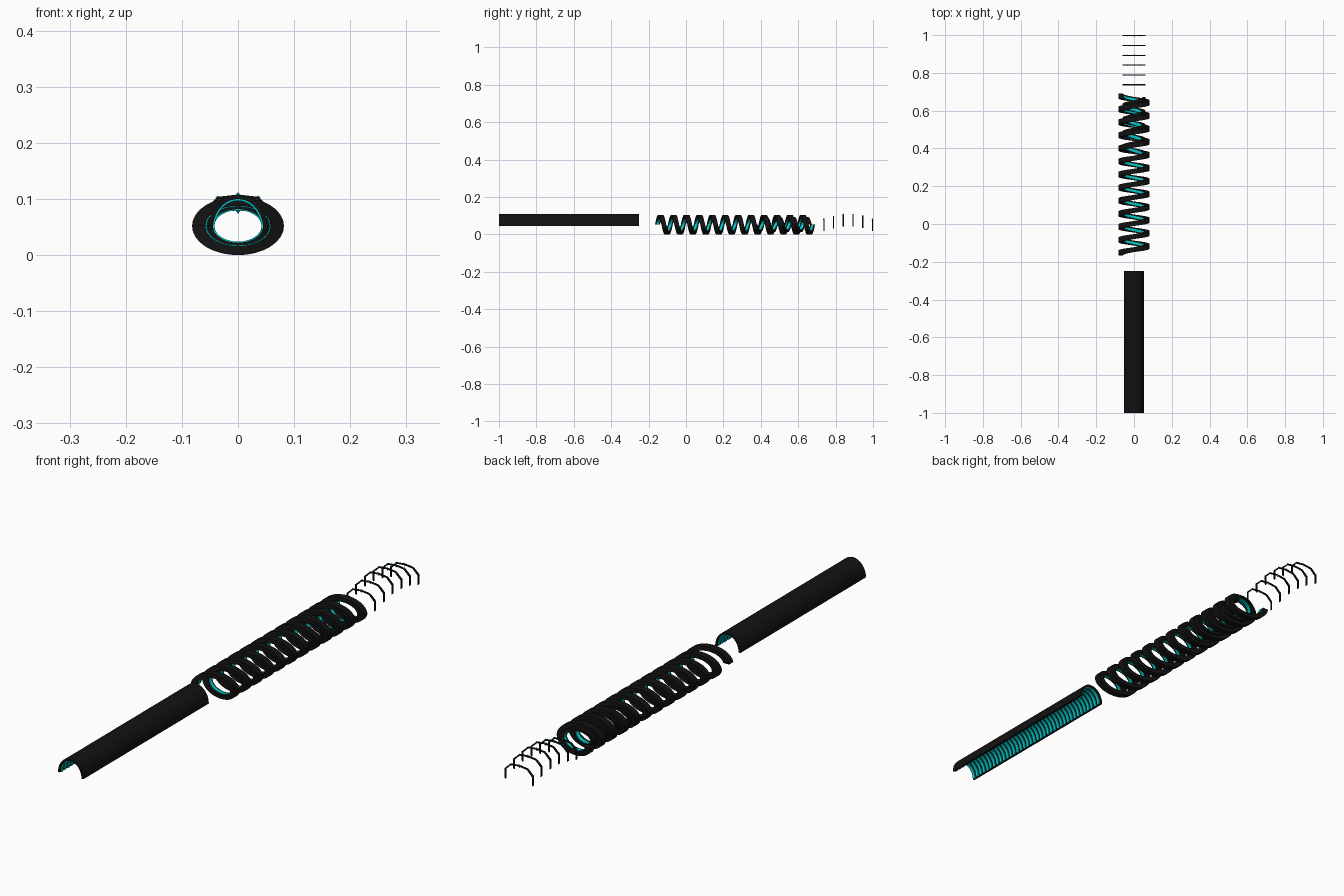
import bpy, bmesh
from math import sin, cos, pi

if "Cube" in bpy.data.objects:
    bpy.data.objects.remove(bpy.data.objects["Cube"])


def material(name, color):
    m = bpy.data.materials.new(name)
    m.diffuse_color = color
    m.use_nodes = True
    m.node_tree.nodes["Principled BSDF"].inputs["Base Color"].default_value = m.diffuse_color
    return m


BLACK = material("black_metal", (0.006, 0.006, 0.006, 1))
TEAL = material("teal_glow", (0.0, 0.62, 0.62, 1))


def finish(name, bm, mat):
    bmesh.ops.recalc_face_normals(bm, faces=bm.faces)
    me = bpy.data.meshes.new(name)
    bm.to_mesh(me)
    bm.free()
    me.materials.append(mat)
    ob = bpy.data.objects.new(name, me)
    bpy.context.collection.objects.link(ob)
    return ob


def sweep(bm, sections):
    """Skin a list of four-cornered sections into a closed bar."""
    rings = [[bm.verts.new(p) for p in s] for s in sections]
    for a, b in zip(rings, rings[1:]):
        for i in range(4):
            j = (i + 1) % 4
            bm.faces.new((a[i], a[j], b[j], b[i]))
    bm.faces.new(rings[0])
    bm.faces.new(rings[-1][::-1])


def elliptic_bar(bm, cz, outer, inner, y0, y1, width, a0, a1, steps):
    """Elliptic arc or helix with a rectangular section, axis along y."""
    sections = []
    for k in range(steps + 1):
        t = k / steps
        a = a0 + (a1 - a0) * t
        y = y0 + (y1 - y0) * t
        sections.append([(r[0] * cos(a), y + d * width / 2, cz + r[1] * sin(a))
                         for r, d in ((outer, -1), (outer, 1), (inner, 1), (inner, -1))])
    sweep(bm, sections)


def helix(name, mat, outer, inner, y0, y1, width, turns, start, cz=0.052):
    bm = bmesh.new()
    elliptic_bar(bm, cz, outer, inner, y0, y1, width,
                 start, start - turns * 2 * pi, int(turns * 32))
    finish(name, bm, mat)


# Half-round tunnel: black shell with teal ribs inside
bm = bmesh.new()
elliptic_bar(bm, 0.046, (0.053, 0.062), (0.045, 0.054), -0.625, -0.625, 0.75, 0, pi, 20)
finish("tunnel_shell", bm, BLACK)

ribs = 38
bm_t, bm_b = bmesh.new(), bmesh.new()
for i in range(ribs):
    y = -1 + 0.75 * (i + 0.5) / ribs
    elliptic_bar(bm_t, 0.046, (0.046, 0.055), (0.042, 0.051), y, y, 0.011, 0, pi, 20)
finish("tunnel_ribs", bm_t, TEAL)
bm_b.free()

# Long outer coil with a teal strip on its inner side
helix("outer_coil", BLACK, (0.082, 0.052), (0.058, 0.036), -0.153, 0.677, 0.026, 12, pi)
helix("outer_coil_strip", TEAL, (0.059, 0.037), (0.056, 0.0345), -0.153, 0.677, 0.012, 12, pi)

# Short inner coil in the rear part, half a turn out of phase
helix("inner_coil", BLACK, (0.060, 0.040), (0.045, 0.030), 0.37, 0.66, 0.026, 4, 0)
helix("inner_coil_strip", TEAL, (0.046, 0.031), (0.042, 0.028), 0.37, 0.66, 0.014, 4, 0)

# Thin angular gates at the rear, rising and falling in height
GATE = [(-0.060, -0.065), (-0.060, -0.030), (-0.036, -0.008), (0, -0.004),
        (0.036, -0.008), (0.060, -0.030), (0.060, -0.065)]
tops = [0.088, 0.101, 0.112, 0.112, 0.104, 0.088]
gates, lamps = bmesh.new(), bmesh.new()
for i, top in enumerate(tops):
    y = 0.737 + i * 0.052
    h = 0.003
    sections = []
    for x, z in GATE:
        s = 1 - 0.07 * 1
        sections.append([(x, y - h, top + z), (x, y + h, top + z),
                         (x * s, y + h, top + z - 0.004), (x * s, y - h, top + z - 0.004)])
    sweep(gates, sections)
    # Teal diamond lamps at the crown and the two shoulders
    for x, z, r in ((0, -0.007, 0.006), (-0.036, -0.010, 0.004), (0.036, -0.010, 0.004)):
        made = bmesh.ops.create_uvsphere(lamps, u_segments=4, v_segments=2, radius=1)
        for v in made["verts"]:
            v.co = (x + v.co.x * r, y + v.co.y * 0.004, top + z + v.co.z * r * 1.2)
finish("rear_gates", gates, BLACK)
finish("gate_lamps", lamps, TEAL)
